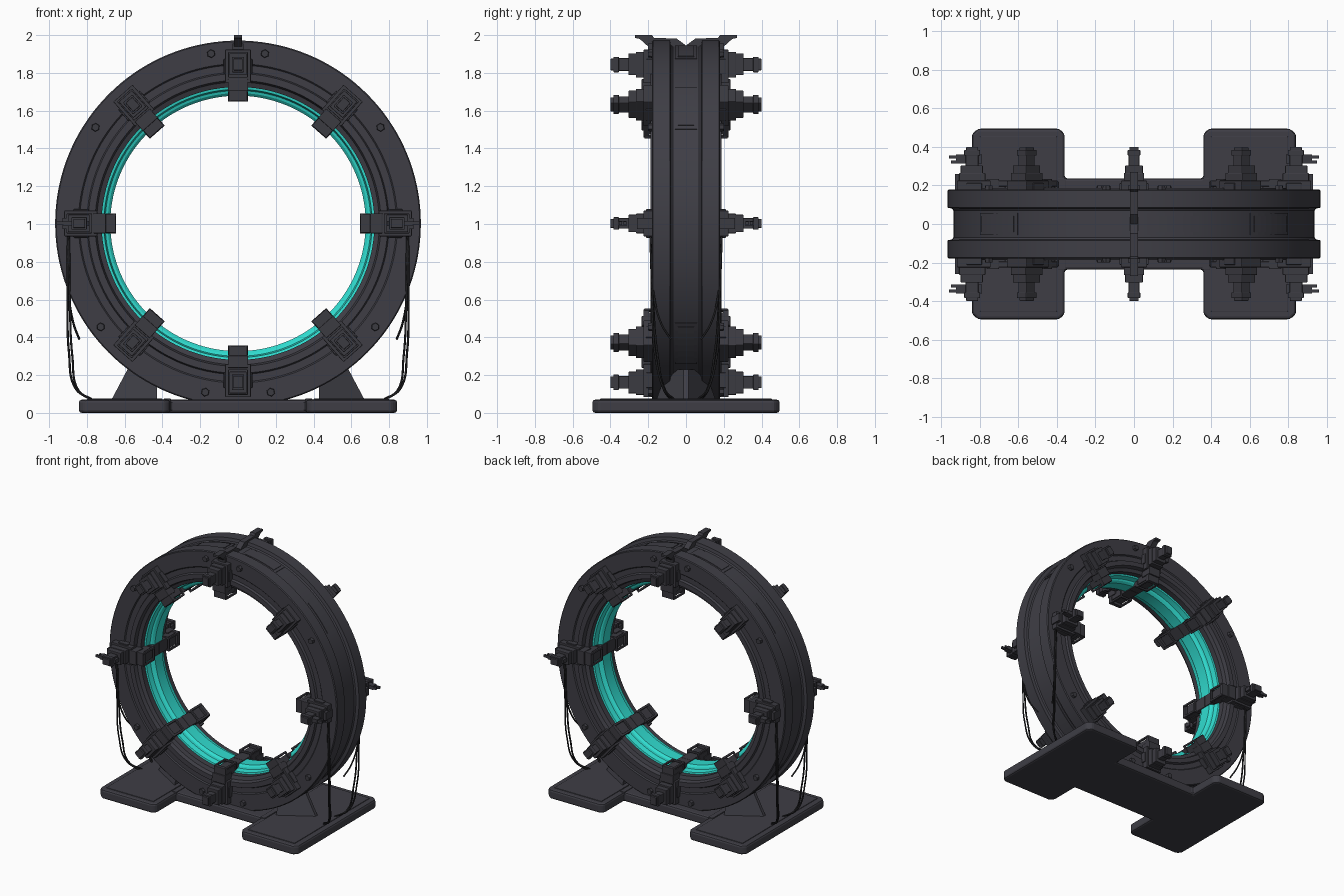
import bpy, bmesh, math
from mathutils import Matrix, Vector

if "Cube" in bpy.data.objects:
    bpy.data.objects.remove(bpy.data.objects["Cube"])

CZ = 1.003  # height of the ring centre
HUB = Matrix.Translation((0, 0, CZ))


def material(name, rgb):
    m = bpy.data.materials.new(name)
    m.use_nodes = True
    m.diffuse_color = (*rgb, 1)
    bsdf = m.node_tree.nodes["Principled BSDF"]
    bsdf.inputs["Base Color"].default_value = (*rgb, 1)
    bsdf.inputs["Roughness"].default_value = 0.6
    return m


METAL = material("dark grey metal", (0.049, 0.048, 0.060))
CLAMP = material("charcoal metal", (0.044, 0.043, 0.053))
TEAL = material("teal glow", (0.030, 0.72, 0.63))
RUBBER = material("black rubber", (0.015, 0.015, 0.017))


def add_object(name, data, mat, matrix=None, bevel=0):
    ob = bpy.data.objects.new(name, data)
    bpy.context.collection.objects.link(ob)
    if not data.materials:
        data.materials.append(mat)
    if matrix:
        ob.matrix_world = matrix
    if bevel:
        mod = ob.modifiers.new("bevel", 'BEVEL')
        mod.width, mod.segments, mod.limit_method = bevel, 2, 'ANGLE'
    return ob


def to_mesh(name, bm):
    bmesh.ops.recalc_face_normals(bm, faces=bm.faces)
    me = bpy.data.meshes.new(name)
    bm.to_mesh(me)
    bm.free()
    return me


def box(bm, x0, x1, y0, y1, z0, z1):
    size = Matrix.Diagonal((x1 - x0, y1 - y0, z1 - z0, 1))
    mid = Matrix.Translation(((x0 + x1) / 2, (y0 + y1) / 2, (z0 + z1) / 2))
    bmesh.ops.create_cube(bm, size=1, matrix=mid @ size)


def prism(bm, points, direction):
    """Extrude a closed outline along a direction."""
    face = bm.faces.new([bm.verts.new(p) for p in points])
    new = bmesh.ops.extrude_face_region(bm, geom=[face])["geom"]
    bmesh.ops.translate(bm, vec=direction,
                        verts=[v for v in new if isinstance(v, bmesh.types.BMVert)])


def lathe(name, half, mat, steps=144):
    """Turn a (radius, depth) profile, mirrored front to back, about the ring axis."""
    profile = half + [(r, -y) for r, y in reversed(half)]
    bm = bmesh.new()
    loops = []
    for i in range(steps):
        a = math.tau * i / steps
        loops.append([bm.verts.new((r * math.sin(a), y, r * math.cos(a))) for r, y in profile])
    n = len(profile)
    for i in range(steps):
        p, q = loops[i], loops[(i + 1) % steps]
        for j in range(n):
            k = (j + 1) % n
            bm.faces.new((p[j], q[j], q[k], p[k]))
    ob = add_object(name, to_mesh(name, bm), mat, HUB)
    bpy.ops.object.select_all(action='DESELECT')
    ob.select_set(True)
    bpy.context.view_layer.objects.active = ob
    bpy.ops.object.shade_smooth_by_angle(angle=math.radians(25))


# Ring body with two flanges and a sunken drum, and the glowing inner band
lathe("ring_body", [(0.938, 0.07), (0.945, 0.08), (0.968, 0.085), (0.968, 0.174), (0.962, 0.18),
                    (0.845, 0.18), (0.838, 0.172), (0.80, 0.172), (0.793, 0.188), (0.757, 0.188),
                    (0.748, 0.16), (0.722, 0.15), (0.722, 0.06)], METAL)
lathe("inner_band", [(0.73, 0.11), (0.71, 0.105), (0.703, 0.065), (0.69, 0.06), (0.676, 0.045)], TEAL)

# Curved raised panels on the drum rim
bm = bmesh.new()
arc = [math.radians(d) for d in range(-9, 10, 3)]
for r, half, trim in ((0.943, 0.058, 1), (0.947, 0.042, 0.85)):
    outline = [(r * math.sin(a * trim), -half, r * math.cos(a * trim)) for a in arc]
    outline += [(0.92 * math.sin(a * trim), -half, 0.92 * math.cos(a * trim)) for a in reversed(arc)]
    prism(bm, outline, (0, 2 * half, 0))
panel = to_mesh("rim_panel", bm)
for deg in (13, 49, 133):
    for s in (-1, 1):
        add_object("rim_panel", panel, METAL, HUB @ Matrix.Rotation(math.radians(s * deg), 4, 'Y'))

# Hexagonal bolts on both faces
bm = bmesh.new()
bmesh.ops.create_cone(bm, segments=6, radius1=0.024, radius2=0.02, depth=0.03, cap_ends=True,
                      matrix=Matrix.Translation((0, -0.186, 0.91)) @ Matrix.Rotation(math.pi / 2, 4, 'X'))
bolt = to_mesh("bolt", bm)
for deg in (9, 56, 127, 169):
    for s in (-1, 1):
        for turn in (0, math.pi):
            add_object("bolt", bolt, CLAMP, HUB @ Matrix.Rotation(math.radians(s * deg), 4, 'Y')
                       @ Matrix.Rotation(turn, 4, 'Z'))

# Clamp: stepped blocks (half width, depth range, radius range) facing front
bm = bmesh.new()
for w, y0, y1, r0, r1 in [(0.068, 0.15, 0.225, 0.745, 0.92), (0.076, 0.17, 0.212, 0.79, 0.87),
                          (0.052, 0.22, 0.265, 0.772, 0.908), (0.046, 0.26, 0.305, 0.785, 0.90),
                          (0.028, 0.30, 0.36, 0.808, 0.875), (0.033, 0.355, 0.385, 0.80, 0.882),
                          (0.024, 0.38, 0.40, 0.81, 0.872),
                          (0.053, 0.15, 0.235, 0.70, 0.765), (0.05, 0.195, 0.225, 0.648, 0.71)]:
    box(bm, -w, w, -y1, -y0, r0, r1)
# open handle wrapped over the inner edge
for s in (-1, 1):
    box(bm, s * 0.045 - 0.008, s * 0.045 + 0.008, -0.22, -0.085, 0.645, 0.66)
    box(bm, s * 0.045 - 0.008, s * 0.045 + 0.008, -0.10, -0.085, 0.645, 0.70)
box(bm, -0.053, 0.053, -0.10, -0.085, 0.645, 0.66)
# half of the strap crossing the inner band
box(bm, -0.046, 0.046, -0.20, 0, 0.668, 0.73)
clamp = to_mesh("clamp", bm)

# Cable sockets for the clamps at the widest points
bm = bmesh.new()
box(bm, -0.014, 0.014, -0.36, -0.315, 0.79, 0.925)
box(bm, -0.009, 0.009, -0.355, -0.34, 0.92, 0.96)
box(bm, -0.009, 0.009, -0.33, -0.315, 0.92, 0.95)
box(bm, -0.03, 0.03, -0.26, -0.18, 0.88, 0.93)
socket = to_mesh("cable_socket", bm)

for deg in (0, 41.5, 90, 138.5, 180, 221.5, 270, 318.5):
    for turn in (0, math.pi):
        place = HUB @ Matrix.Rotation(math.radians(deg), 4, 'Y') @ Matrix.Rotation(turn, 4, 'Z')
        add_object("clamp", clamp, CLAMP, place, 0.004)
        if deg in (90, 270):
            add_object("cable_socket", socket, CLAMP, place)

# Crest: flared wings and a notched strip across the top of the rim
bm = bmesh.new()
for s in (-1, 1):
    wing = [(0.165, 1.93), (0.195, 1.935), (0.245, 1.98), (0.27, 1.985), (0.27, 2.0), (0.18, 2.0), (0.165, 1.98)]
    strip = [(0, 1.935), (0.17, 1.935), (0.17, 1.985), (0.05, 1.982), (0, 1.945)]
    for outline in (wing, strip):
        prism(bm, [(-0.022, s * y, z) for y, z in outline], (0.044, 0, 0))
    box(bm, -0.03, 0.03, s * 0.185 - 0.015, s * 0.185 + 0.015, 1.91, 1.955)
add_object("top_crest", to_mesh("top_crest", bm), CLAMP)

# Base: outline of two wide pads joined by a narrower bridge
quarter = [(0.36, 0.237), (0.36, 0.467), (0.388, 0.495), (0.81, 0.495), (0.842, 0.467)]
right = quarter + [(x, -y) for x, y in reversed(quarter)]
outline = right + [(-x, -y) for x, y in right]
bm = bmesh.new()
prism(bm, [(x, y, 0) for x, y in outline], (0, 0, 0.07))
add_object("base", to_mesh("base", bm), METAL, bevel=0.014)

# Thin raised tread plates on the pads, and connecting brackets
bm = bmesh.new()
for s in (-1, 1):
    x0, x1 = sorted((s * 0.40, s * 0.80))
    box(bm, x0, x1, -0.455, 0.455, 0.06, 0.075)
    box(bm, s * 0.375 - 0.02, s * 0.375 + 0.02, -0.24, 0.24, 0.01, 0.075)
add_object("tread_plates", to_mesh("tread_plates", bm), METAL, bevel=0.004)

# Ridged supports that widen from a narrow outer edge towards the ring
bm = bmesh.new()
for s in (-1, 1):
    feet = [(0.675, 0.012), (0.675, -0.012), (0.43, -0.16), (0.43, 0.16)]
    crown = [(0.585, 0.012), (0.585, -0.012), (0.43, -0.1), (0.43, 0.1)]
    low = [bm.verts.new((s * x, y, 0.06)) for x, y in feet]
    top = [bm.verts.new((s * x, y, 0.23)) for x, y in crown]
    bm.faces.new(low)
    bm.faces.new(top)
    for j in range(4):
        k = (j + 1) % 4
        bm.faces.new((low[j], low[k], top[k], top[j]))
add_object("ring_supports", to_mesh("ring_supports", bm), METAL)


# Hanging cables from the side clamps to the base
def cable(points, radius=0.006):
    cu = bpy.data.curves.new("cable", 'CURVE')
    cu.dimensions = '3D'
    cu.bevel_depth, cu.bevel_resolution, cu.resolution_u = radius, 1, 8
    sp = cu.splines.new('BEZIER')
    sp.bezier_points.add(len(points) - 1)
    for bp, co in zip(sp.bezier_points, points):
        bp.co = Vector(co)
        bp.handle_left_type = bp.handle_right_type = 'AUTO'
    add_object("cable", cu, RUBBER)


long_path = [(0.90, 0.19, 0.97), (0.902, 0.178, 0.60), (0.895, 0.165, 0.32), (0.86, 0.12, 0.13), (0.78, 0.08, 0.07)]
inner_path = [(0.895, 0.19, 0.97), (0.89, 0.175, 0.60), (0.877, 0.15, 0.30), (0.845, 0.11, 0.12), (0.77, 0.06, 0.07)]
short_path = [(0.895, 0.19, 0.97), (0.895, 0.17, 0.62), (0.87, 0.13, 0.47), (0.84, 0.08, 0.39)]
for sx in (-1, 1):
    for sy in (-1, 1):
        for path in (long_path, inner_path, short_path):
            cable([(sx * x, sy * y, z) for x, y, z in path])
